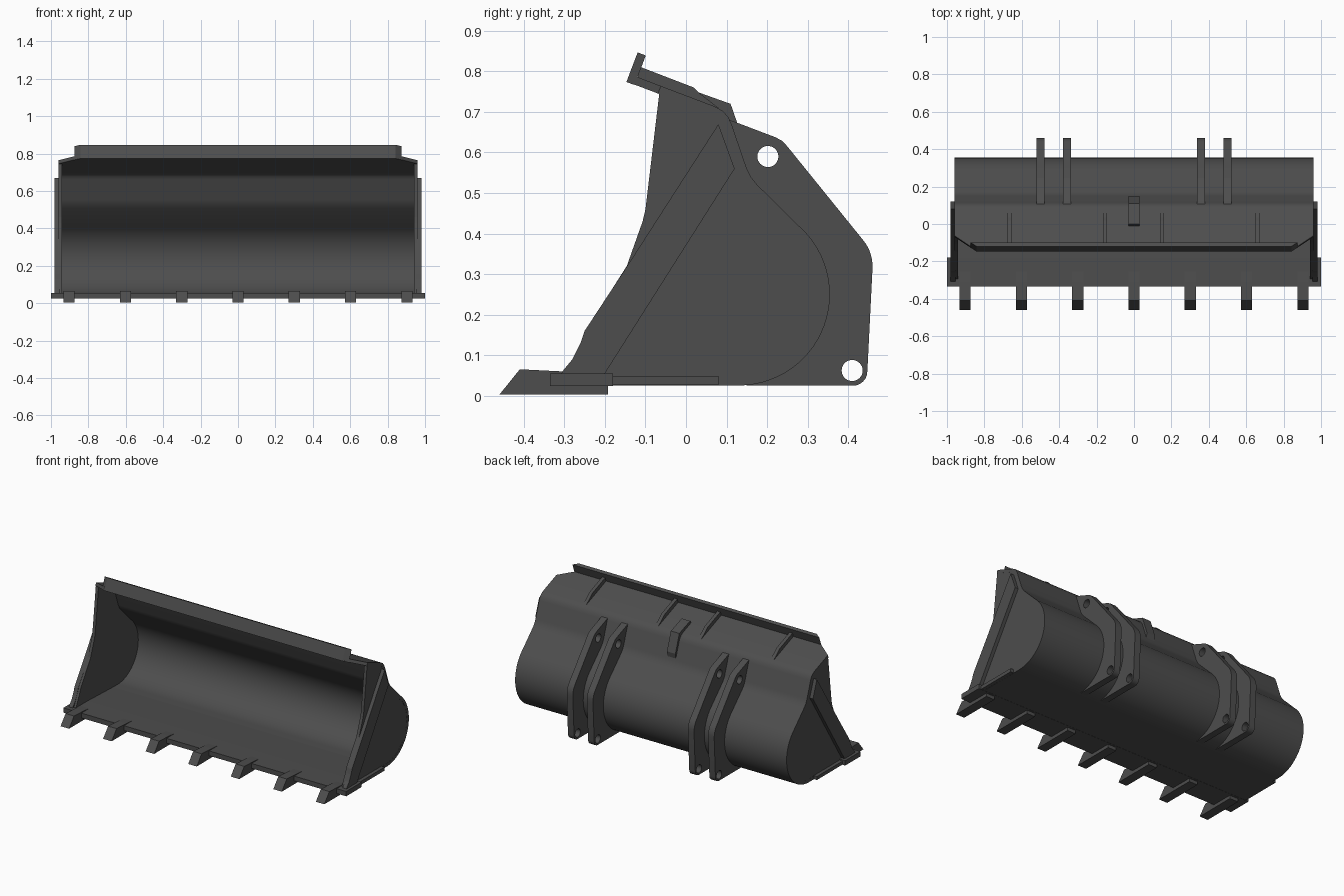
import bpy, bmesh
from math import sin, cos, radians
from mathutils import Vector

if "Cube" in bpy.data.objects:
    bpy.data.objects.remove(bpy.data.objects["Cube"])

steel = bpy.data.materials.new("dark_steel")
steel.diffuse_color = (0.075, 0.075, 0.075, 1)
steel.use_nodes = True
steel.node_tree.nodes["Principled BSDF"].inputs["Base Color"].default_value = steel.diffuse_color


def prism(name, pts, vec, smooth=False):
    """Solid made by sweeping a planar 3D outline along vec."""
    bm = bmesh.new()
    vec = Vector(vec)
    a = [bm.verts.new(p) for p in pts]
    b = [bm.verts.new(Vector(p) + vec) for p in pts]
    bm.faces.new(a)
    bm.faces.new(b[::-1])
    n = len(a)
    for i in range(n):
        j = (i + 1) % n
        bm.faces.new((a[j], a[i], b[i], b[j]))
    bmesh.ops.recalc_face_normals(bm, faces=bm.faces)
    me = bpy.data.meshes.new(name)
    bm.to_mesh(me)
    bm.free()
    me.materials.append(steel)
    ob = bpy.data.objects.new(name, me)
    bpy.context.collection.objects.link(ob)
    if smooth:
        bpy.ops.object.select_all(action='DESELECT')
        ob.select_set(True)
        bpy.context.view_layer.objects.active = ob
        bpy.ops.object.shade_smooth_by_angle(angle=radians(25))
    return ob


def plate(name, yz, x0, x1, smooth=False):
    """Side-view outline extruded across x."""
    return prism(name, [(x0, y, z) for y, z in yz], (x1 - x0, 0, 0), smooth)


def inset(path, d):
    """Offset an open path to its left (into the bucket)."""
    out = []
    for i, p in enumerate(path):
        p = Vector(p)
        dirs = []
        if i > 0:
            dirs.append((p - Vector(path[i - 1])).normalized())
        if i < len(path) - 1:
            dirs.append((Vector(path[i + 1]) - p).normalized())
        t = sum(dirs, Vector((0, 0))).normalized()
        s = d / max(t.dot(dirs[0]), 0.5)
        out.append((p.x - t.y * s, p.y + t.x * s))
    return out


def arc(cy, cz, r, a0, a1, n):
    return [(cy + r * cos(radians(a0 + (a1 - a0) * i / n)),
             cz + r * sin(radians(a0 + (a1 - a0) * i / n))) for i in range(n + 1)]


def top_z(y):
    return 0.785 - 0.38 * (y + 0.117)


# Curved bucket shell
back = arc(0.13, 0.25, 0.225, -90, 50, 28) + [
    (0.175, 0.521), (0.160, 0.540), (0.150, 0.560), (0.113, 0.668), (0.104, 0.688),
    (0.090, 0.703), (0.07, top_z(0.07))]
path = [(-0.2, 0.025)] + back + [(-0.058, top_z(-0.058))]
plate("bucket_shell", path + inset(path, 0.02)[::-1], -0.96, 0.96, True)

# Tapered front of the top plate, and the upright lip on it
n = Vector((0, 0.355, 0.935))
t = Vector((0, 0.935, -0.355))
prism("top_plate_front", [(x, y, top_z(y)) for x, y in
      ((-0.96, -0.056), (0.96, -0.056), (0.96, -0.062), (0.85, -0.135), (-0.85, -0.135), (-0.96, -0.062))], n * -0.02)
base = Vector((0, -0.147, 0.774))
lip = [(-0.842, 0), (0.842, 0), (0.873, 0.0215), (-0.873, 0.0215)]
prism("top_lip", [base + t * d + Vector((x, 0, 0)) for x, d in lip], n * 0.078)

# Ribs on the top plate
for x in (-0.665, -0.155, 0.15, 0.66):
    plate("top_rib", [(-0.118, 0.775), (-0.118, 0.813), (0.02, 0.76), (0.035, 0.745),
                      (0.08, top_z(0.08)), (0.06, 0.705)], x - 0.011, x + 0.011)

# Bent centre stop
plate("centre_stop", [(-0.01, 0.735), (-0.01, 0.744), (0.0, 0.758), (0.037, 0.746), (0.11, 0.72), (0.15, 0.605),
                      (0.145, 0.57), (0.10, 0.68), (0.08, 0.70)], -0.03, 0.03)

# Side walls with diagonal stiffener and bottom bar
wall = inset(path, 0.019)[1:] + [(-0.066, 0.745), (-0.1, 0.46), (-0.107, 0.43), (-0.146, 0.32), (-0.245, 0.165),
                                 (-0.258, 0.13), (-0.278, 0.09), (-0.295, 0.05), (-0.2, 0.044)]
brace = [(0.08, 0.67), (0.12, 0.56), (-0.2, 0.055), (-0.2, 0.045), (-0.31, 0.045), (-0.305, 0.06),
         (-0.28, 0.09), (-0.26, 0.13), (-0.25, 0.16), (-0.145, 0.32)]
for s in (-1, 1):
    plate("side_wall", wall, s * 0.94, s * 0.9595)
    plate("side_brace", brace, s * 0.955, s * 0.982)
    plate("side_bottom_bar", [(-0.19, 0.026), (0.08, 0.026), (0.08, 0.048), (-0.19, 0.048)], s * 0.955, s * 0.982)

# Cutting edge, and the floor easing down from it
plate("cutting_edge", [(-0.335, 0.024), (-0.18, 0.024), (-0.18, 0.055), (-0.335, 0.055)], -1, 1)
plate("floor_ramp", [(-0.19, 0.04), (0.08, 0.04), (0.08, 0.0453), (-0.18, 0.0549), (-0.19, 0.0549)], -0.945, 0.945)

# Teeth
tooth = [(-0.46, 0.003), (-0.41, 0.065), (-0.31, 0.06), (-0.2, 0.05), (-0.193, 0.026), (-0.193, 0.003)]
for i in range(7):
    x = -0.903 + 0.301 * i
    plate("tooth", tooth, x - 0.03, x + 0.03)

# Pin-hole cutters
cutters = []
for y, z in ((0.202, 0.59), (0.41, 0.062)):
    c = plate("pin_hole_cutter", arc(y, z, 0.026, 0, 360 - 11.25, 31), -0.7, 0.7)
    c.hide_render = True
    c.hide_viewport = True
    cutters.append(c)

# Mounting hangers that hug the back of the shell
hug = inset(path, 0.008)[2:len(back) - 1]
outer = [(0.15, 0.0245)] + arc(0.412, 0.06, 0.0355, -90, 0, 6) + [(0.46, 0.31)] + \
        arc(0.36, 0.32, 0.1, 5, 40, 6) + [(0.25, 0.615), (0.238, 0.628), (0.222, 0.637), (0.122, 0.675)]
for s in (-1, 1):
    for x in (0.3575, 0.5):
        h = plate("mounting_hanger", outer + hug[::-1], s * x - 0.0215, s * x + 0.0215, True)
        for c in cutters:
            m = h.modifiers.new("pin_hole", 'BOOLEAN')
            m.operation = 'DIFFERENCE'
            m.solver = 'EXACT'
            m.object = c
